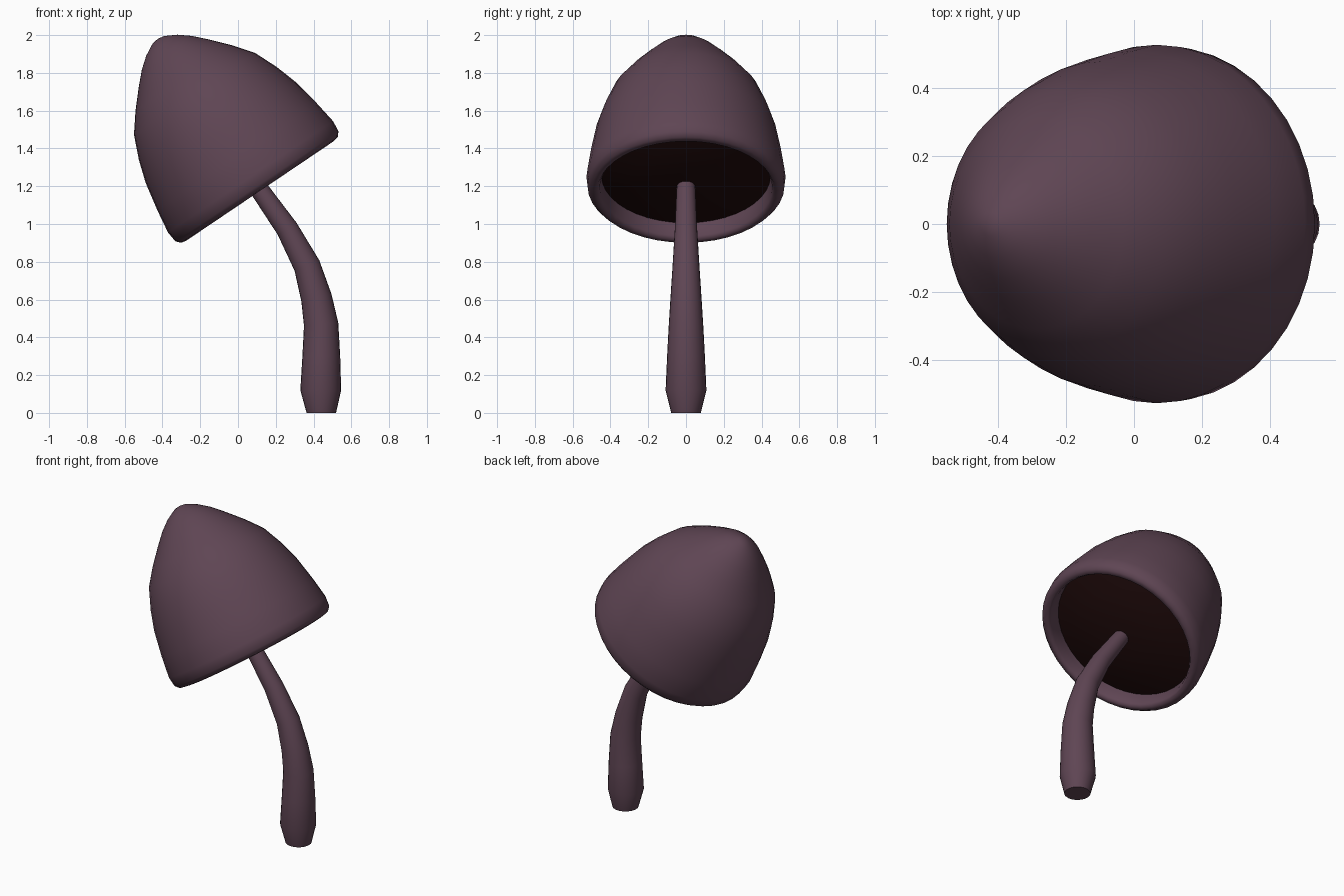
import bpy, bmesh, math
from mathutils import Vector, Matrix

if "Cube" in bpy.data.objects:
    bpy.data.objects.remove(bpy.data.objects["Cube"])


def material(name, rgb):
    m = bpy.data.materials.new(name)
    m.diffuse_color = (*rgb, 1)
    m.use_nodes = True
    m.node_tree.nodes["Principled BSDF"].inputs["Base Color"].default_value = m.diffuse_color
    return m


plum = material("dusky plum", (0.114, 0.060, 0.088))
dark = material("dark brown", (0.0144, 0.0034, 0.0034))


def finish(name, bm, mat, angle):
    bmesh.ops.recalc_face_normals(bm, faces=bm.faces)
    me = bpy.data.meshes.new(name)
    bm.to_mesh(me)
    bm.free()
    me.materials.append(mat)
    me.polygons.foreach_set("use_smooth", [True] * len(me.polygons))
    me.set_sharp_from_angle(angle=math.radians(angle))
    ob = bpy.data.objects.new(name, me)
    bpy.context.collection.objects.link(ob)
    return ob


def skin(bm, rings):
    # join neighbouring rings of equal size; single-vertex rings are poles
    for a, b in zip(rings, rings[1:]):
        n = max(len(a), len(b))
        for i in range(n):
            j = (i + 1) % n
            if len(a) == 1:
                bm.faces.new((a[0], b[i], b[j]))
            elif len(b) == 1:
                bm.faces.new((a[i], a[j], b[0]))
            else:
                bm.faces.new((a[i], a[j], b[j], b[i]))


# tilted frame of the cap: local z runs from rim centre to apex
TILT = Matrix.Translation((0.10, 0, 1.20)) @ Matrix.Rotation(math.radians(-34), 4, 'Y')


def lathe(name, profile, mat, angle, seg=40):
    bm = bmesh.new()
    rings = []
    for r, h in profile:
        if r == 0:
            rings.append([bm.verts.new(TILT @ Vector((0, 0, h)))])
        else:
            rings.append([bm.verts.new(TILT @ Vector((r * math.cos(t), r * math.sin(t), h)))
                          for t in (2 * math.pi * i / seg for i in range(seg))])
    skin(bm, rings)
    return finish(name, bm, mat, angle)


# cap: bell with a rounded lip, closed behind the gills
lathe("cap", [(0, .94), (.035, .935), (.10, .90), (.16, .852), (.225, .785), (.31, .69),
              (.387, .59), (.44, .465), (.478, .345), (.508, .19), (.527, .06), (.521, .0),
              (.50, -.024), (.47, -.03), (.457, -.01), (.45, .04), (.445, .10), (0, .14)],
      plum, 70)

# gills: shallow dark lens under the cap
lathe("gills", [(0, -.003), (.15, .002), (.30, .025), (.448, .068), (.44, .085), (0, .10)], dark, 60)

# stem: tapered bent tube (x, z, radius)
path = [(.441, 0, .078), (.438, .12, .108), (.441, .30, .100), (.440, .47, .091),
        (.415, .61, .082), (.365, .78, .071), (.26, .975, .059), (.115, 1.18, .050),
        (.09, 1.215, .047)]
bm = bmesh.new()
rings = []
for k, (x, z, r) in enumerate(path):
    p, q = path[max(k - 1, 0)], path[min(k + 1, len(path) - 1)]
    d = Vector((q[0] - p[0], 0, q[1] - p[1])).normalized()
    if k < 2:
        d = Vector((0, 0, 1))
    side = Vector((d.z, 0, -d.x))
    rings.append([bm.verts.new(Vector((x, 0, z)) + r * (math.cos(t) * side + math.sin(t) * Vector((0, 1, 0))))
                  for t in (2 * math.pi * i / 24 for i in range(24))])
skin(bm, rings)
bm.faces.new(rings[0])
bm.faces.new(rings[-1])
finish("stem", bm, plum, 50)
